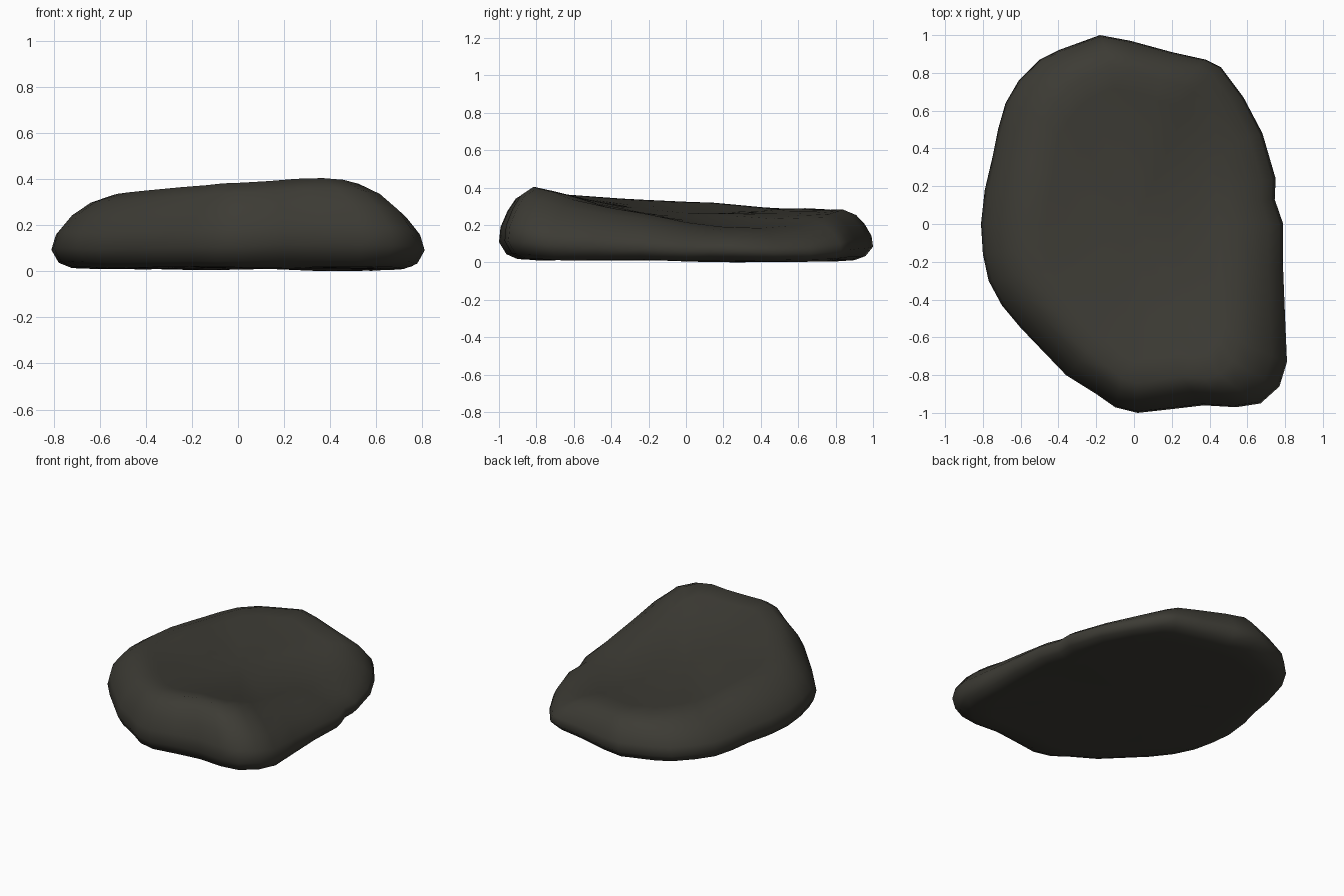
import bpy, bmesh
from math import sin

cube = bpy.data.objects.get("Cube")
if cube:
    bpy.data.objects.remove(cube, do_unlink=True)

# Dark stone colour
stone = bpy.data.materials.new("dark_stone")
stone.use_nodes = True
colour = (0.046, 0.044, 0.035, 1)
stone.diffuse_color = colour
shader = stone.node_tree.nodes["Principled BSDF"]
shader.inputs["Base Color"].default_value = colour
shader.inputs["Roughness"].default_value = 0.9

# Outline seen from above, counter-clockwise: x, y, height of the upper rim
outline = [
    (.79, 0, .22), (.745, .13, .21), (.75, .24, .2), (.68, .48, .19), (.58, .67, .2),
    (.46, .83, .22), (.38, .87, .24), (.2, .91, .26), (-.02, .97, .28), (-.18, 1, .29),
    (-.4, .92, .29), (-.5, .87, .29), (-.61, .76, .29), (-.68, .64, .29), (-.72, .5, .3),
    (-.75, .35, .31), (-.79, .18, .32), (-.81, 0, .33), (-.8, -.16, .34), (-.77, -.3, .345),
    (-.7, -.43, .35), (-.6, -.55, .355), (-.36, -.8, .365), (-.2, -.9, .375),
    (-.1, -.97, .385), (.02, -1, .39), (.2, -.98, .4), (.37, -.96, .41), (.54, -.97, .41),
    (.67, -.95, .4), (.77, -.86, .38), (.81, -.73, .34), (.8, -.5, .3), (.79, -.25, .26),
]

# Side profile from underside to rim: inset in x, inset in y, share of rim height
side_profile = [(.45, .4, .06), (.22, .2, .05), (.11, .1, .06), (.04, .04, .13),
                (0, 0, .3), (.025, .008, .5), (.1, .045, .72), (.2, .09, .89), (.32, .16, 1)]
# Upper face: inset in x, inset in y, share of rim height kept
top_profile = [(.42, .28, .75), (.55, .45, .4), (.75, .7, .1)]


def inner_height(x, y):
    """Upper face, falling to the left and towards the back."""
    return .27 - .09 * x - .06 * y + .05 * y * y


def ring(bm, inset_x, inset_y, height):
    """One closed loop following the outline, pulled in by the insets."""
    verts = []
    for x, y, rim in outline:
        px, py = x * (1 - inset_x), y * (1 - inset_y)
        wobble = .006 * sin(9 * px + 4 * py) * sin(7 * py)
        verts.append(bm.verts.new((px, py, height(px, py, rim) + wobble)))
    return verts


def build_slab():
    bm = bmesh.new()
    loops = [ring(bm, ix, iy, lambda x, y, rim: rim * share)
             for ix, iy, share in side_profile]
    loops += [ring(bm, ix, iy, lambda x, y, rim: rim * keep + inner_height(x, y) * (1 - keep))
              for ix, iy, keep in top_profile]

    # Skin neighbouring loops
    count = len(outline)
    for low, high in zip(loops, loops[1:]):
        for i in range(count):
            j = (i + 1) % count
            bm.faces.new((low[i], low[j], high[j], high[i]))

    # Close the underside and the top with fans
    for loop, z in ((loops[0][::-1], .022), (loops[-1], inner_height(0, 0))):
        centre = bm.verts.new((0, 0, z))
        for i in range(count):
            bm.faces.new((loop[i], loop[(i + 1) % count], centre))

    # Rest the lowest point on the ground
    lowest = min(v.co.z for v in bm.verts)
    for v in bm.verts:
        v.co.z -= lowest
    bmesh.ops.recalc_face_normals(bm, faces=bm.faces)
    for face in bm.faces:
        face.smooth = True

    mesh = bpy.data.meshes.new("stone_slab")
    bm.to_mesh(mesh)
    bm.free()
    mesh.materials.append(stone)
    slab = bpy.data.objects.new("stone_slab", mesh)
    bpy.context.collection.objects.link(slab)


build_slab()
